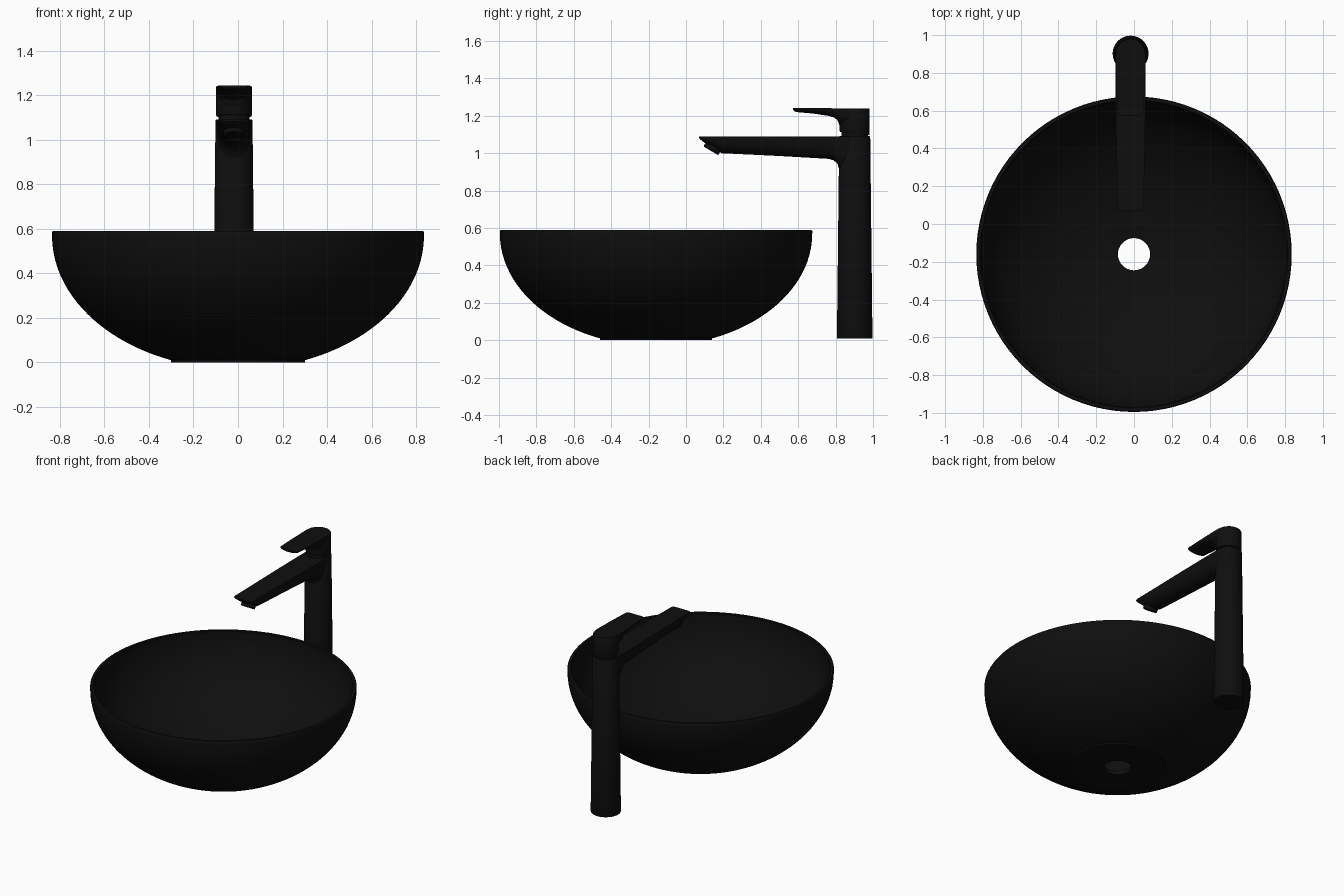
import bpy
import bmesh
from math import sin, cos, pi, sqrt, radians
from mathutils import Matrix, Vector

cube = bpy.data.objects.get("Cube")
if cube:
    bpy.data.objects.remove(cube, do_unlink=True)

black = bpy.data.materials.new("matte black")
black.use_nodes = True
colour = (0.0045, 0.0045, 0.0045, 1)
black.diffuse_color = colour
shader = black.node_tree.nodes["Principled BSDF"]
shader.inputs["Base Color"].default_value = colour
shader.inputs["Roughness"].default_value = 0.6


def skin(name, rings, loop=False):
    """Bridge equal rings of points; cap the ends unless the rings loop."""
    bm = bmesh.new()
    rows = [[bm.verts.new(p) for p in ring] for ring in rings]
    n = len(rows[0])
    pairs = list(zip(rows, rows[1:]))
    if loop:
        pairs.append((rows[-1], rows[0]))
    else:
        bm.faces.new(rows[0])
        bm.faces.new(rows[-1])
    for a, b in pairs:
        for i in range(n):
            j = (i + 1) % n
            bm.faces.new((a[i], a[j], b[j], b[i]))
    bmesh.ops.recalc_face_normals(bm, faces=bm.faces)
    mesh = bpy.data.meshes.new(name)
    bm.to_mesh(mesh)
    bm.free()
    mesh.materials.append(black)
    obj = bpy.data.objects.new(name, mesh)
    bpy.context.collection.objects.link(obj)
    bpy.ops.object.select_all(action='DESELECT')
    obj.select_set(True)
    bpy.context.view_layer.objects.active = obj
    bpy.ops.object.shade_smooth_by_angle(angle=radians(32))
    return obj


def lathe(name, profile, x, y, segments=48, loop=False):
    """Turn (radius, height) points around a vertical axis."""
    angles = [2 * pi * i / segments for i in range(segments)]
    rings = [[(x + r * cos(a), y + r * sin(a), z) for a in angles]
             for r, z in profile]
    return skin(name, rings, loop)


def tongue(name, stations, x, steps=20):
    """Flat-topped, round-bellied bar from (y, top, bottom, half width)."""
    rings = []
    for y, top, bottom, w in stations:
        rings.append([(x + w * cos(pi * i / steps), y,
                       top - (top - bottom) * sin(pi * i / steps) ** 0.8)
                      for i in range(steps + 1)])
    return skin(name, rings)


def bowl_arc(a, b, z_mid, z_low, r_low, steps=28):
    """Elliptical wall from the foot up to the straight rim."""
    pts = []
    for i in range(steps + 1):
        z = z_low + (z_mid - z_low) * (i / steps) ** 2
        pts.append((max(r_low, a * sqrt(1 - ((z_mid - z) / b) ** 2)), z))
    return pts


# Basin: foot, outer wall, rounded rim, inner wall and open drain
outer = bowl_arc(0.835, 0.6, 0.57, 0.01, 0.30)
inner = bowl_arc(0.81, 0.56, 0.575, 0.035, 0.2)
basin = [(0.085, 0), (0.30, 0)] + outer
basin += [(0.835, 0.583), (0.831, 0.59), (0.815, 0.59), (0.81, 0.586)]
basin += inner[::-1] + [(0.1, 0.03), (0.085, 0.025)]
lathe("basin", basin, 0, -0.16, 96, loop=True)

# Tap column and the neck under the handle
TAP_X, TAP_Y = -0.018, 0.902
lathe("tap_column", [(0.094, 0.01), (0.095, 0.013), (0.083, 1.086),
                     (0.08, 1.091)], TAP_X, TAP_Y)
lathe("tap_neck", [(0.07, 1.08), (0.07, 1.13)], TAP_X, TAP_Y)

# Spout, with a chamfered nose and a fillet into the column
tongue("spout", [
    (0.07, 1.09, 1.082, 0.052), (0.075, 1.09, 1.075, 0.064),
    (0.09, 1.09, 1.062, 0.07), (0.19, 1.09, 1.0, 0.071),
    (0.5, 1.09, 0.985, 0.077), (0.76, 1.09, 0.97, 0.08),
    (0.79, 1.09, 0.962, 0.08), (0.81, 1.09, 0.943, 0.08),
    (0.82, 1.09, 0.91, 0.08), (0.9, 1.09, 0.91, 0.08)], TAP_X)

# Aerator, set square to the chamfered nose
aerator = lathe("aerator", [(0.046, -0.03), (0.046, 0.016), (0.042, 0.02),
                            (0.034, 0.02), (0.034, 0.012)], 0, 0, 32)
facing = Vector((0, -0.5, -0.85)).to_track_quat('Z', 'X').to_matrix().to_4x4()
aerator.data.transform(Matrix.Translation((TAP_X, 0.143, 1.03)) @ facing)

# Handle cap with its underside sloping up toward the front
cap = lathe("handle_cap", [(0.078, 1.105), (0.08, 1.11), (0.08, 1.235),
                           (0.077, 1.24)], TAP_X, TAP_Y)
for v in cap.data.vertices:
    if v.co.z < 1.15:
        v.co.z += (TAP_Y - v.co.y) * 0.1

# Lever, thin at the tip and curving down into the cap
tongue("lever", [
    (0.573, 1.243, 1.232, 0.05), (0.577, 1.243, 1.226, 0.06),
    (0.59, 1.243, 1.22, 0.067), (0.68, 1.242, 1.212, 0.072),
    (0.76, 1.241, 1.2, 0.076), (0.79, 1.24, 1.192, 0.077),
    (0.81, 1.24, 1.177, 0.078), (0.82, 1.24, 1.15, 0.079),
    (0.9, 1.24, 1.15, 0.079)], TAP_X)
